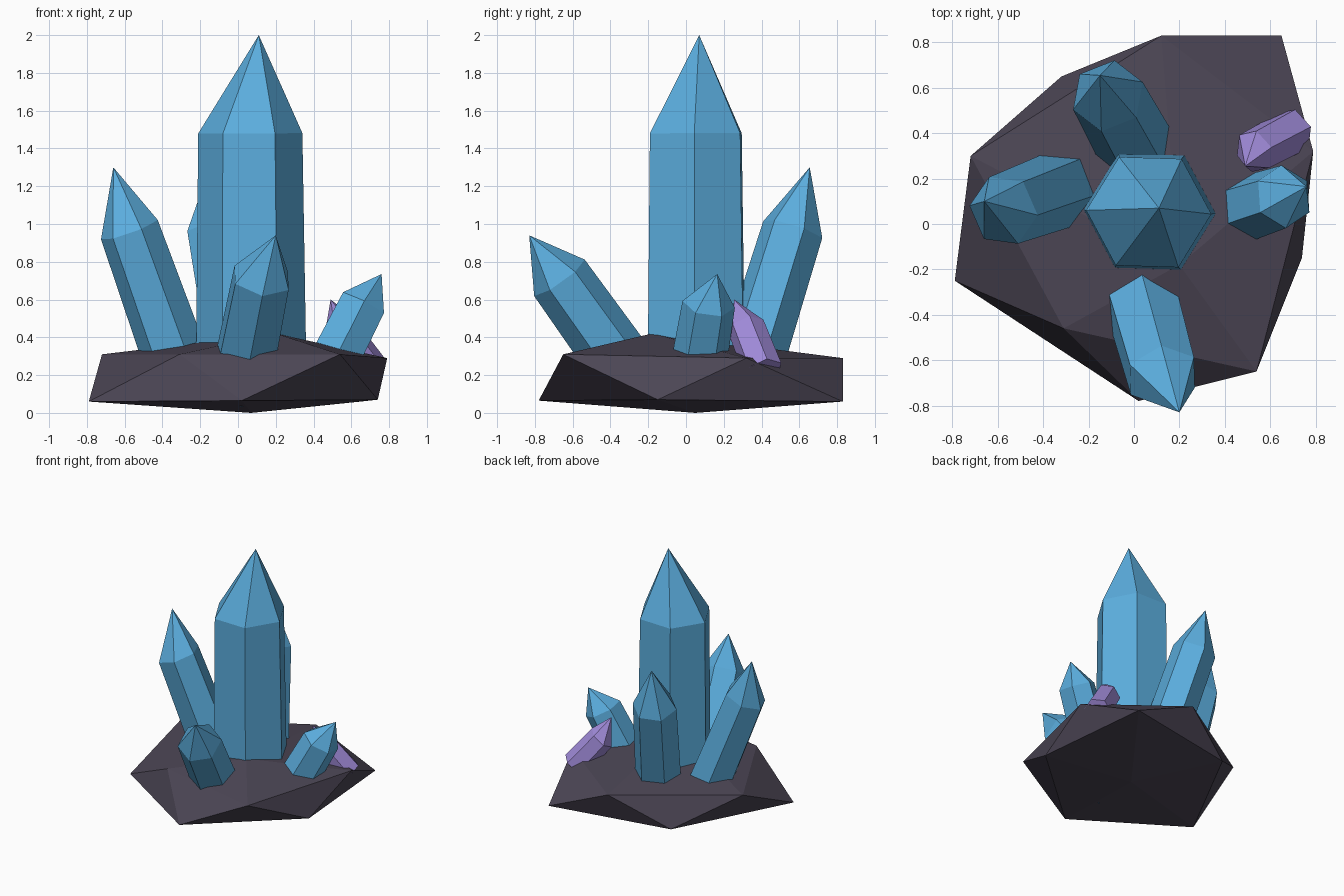
import bpy, bmesh
from mathutils import Vector

if "Cube" in bpy.data.objects:
    bpy.data.objects.remove(bpy.data.objects["Cube"])


def material(name, rgb):
    m = bpy.data.materials.new(name)
    m.diffuse_color = (*rgb, 1.0)
    m.use_nodes = True
    m.node_tree.nodes["Principled BSDF"].inputs["Base Color"].default_value = m.diffuse_color
    return m


BLUE = material("crystal_blue", (0.105, 0.42, 0.73))
PURPLE = material("crystal_purple", (0.35, 0.255, 0.69))
ROCK = material("dark_rock", (0.073, 0.062, 0.092))


def finish(bm, name, mat):
    bmesh.ops.recalc_face_normals(bm, faces=bm.faces)
    me = bpy.data.meshes.new(name)
    bm.to_mesh(me)
    bm.free()
    me.materials.append(mat)
    ob = bpy.data.objects.new(name, me)
    bpy.context.collection.objects.link(ob)
    return ob


def crystal(name, base, shoulder, tip, r_base, r_top, corner, mat=BLUE):
    """Tapered six-sided prism with a point; 'corner' is the direction of one corner."""
    base, shoulder, tip = Vector(base), Vector(shoulder), Vector(tip)
    axis = (shoulder - base).normalized()
    u = Vector(corner)
    u = (u - axis * u.dot(axis)).normalized()
    v = axis.cross(u)
    bm = bmesh.new()
    rings = []
    for centre, r in ((base, r_base), (shoulder, r_top)):
        ring = []
        for k in range(6):
            # unit hexagon corners
            c, s = ((1, 0), (.5, .866), (-.5, .866), (-1, 0), (-.5, -.866), (.5, -.866))[k]
            ring.append(bm.verts.new(centre + (u * c + v * s) * r))
        rings.append(ring)
    apex = bm.verts.new(tip)
    low, top = rings
    bm.faces.new(low[::-1])
    for i in range(6):
        j = (i + 1) % 6
        bm.faces.new((low[i], low[j], top[j], top[i]))
        bm.faces.new((top[i], top[j], apex))
    return finish(bm, name, mat)


# Rock: squashed, uneven twenty-sided stone (two staggered rings plus two poles)
upper = [(.79, .32, .29), (.12, .83, .29), (-.72, .30, .31), (-.31, -.46, .31), (.54, -.65, .31)]
lower = [(.65, .83, .06), (-.32, .65, .06), (-.79, -.25, .06), (.02, -.78, .065), (.74, -.15, .07)]
bm = bmesh.new()
up = [bm.verts.new(p) for p in upper]
lo = [bm.verts.new(p) for p in lower]
top = bm.verts.new((.20, -.18, .42))
bottom = bm.verts.new((.07, .05, 0))
for i in range(5):
    j = (i + 1) % 5
    bm.faces.new((top, up[i], up[j]))
    bm.faces.new((up[i], lo[i], up[j]))
    bm.faces.new((lo[i], lo[j], up[j]))
    bm.faces.new((bottom, lo[j], lo[i]))
finish(bm, "rock_base", ROCK)

# Crystals: name, base, shoulder, tip, base radius, shoulder radius, corner direction
crystal("main_crystal", (.07, .055, .18), (.065, .052, 1.48), (.11, .07, 2.0),
        .293, .276, (1, -.03, 0))
crystal("left_crystal", (-.29, .165, .17), (-.575, .06, .97), (-.66, .10, 1.30),
        .175, .16, (.145, -.02, .05))
crystal("back_crystal", (.025, .31, .15), (-.115, .565, .97), (-.15, .655, 1.30),
        .175, .165, (.03, .155, -.05))
crystal("front_crystal", (.01, -.255, .135), (.125, -.67, .715), (.20, -.83, .94),
        .175, .165, (.005, -.14, -.095))
crystal("right_crystal", (.46, .055, .18), (.66, .12, .575), (.76, .165, .735),
        .15, .14, (0, 1, 0))
crystal("purple_crystal", (.70, .41, .22), (.53, .32, .45), (.49, .255, .60),
        .105, .1, (-.02, .07, .08), PURPLE)
